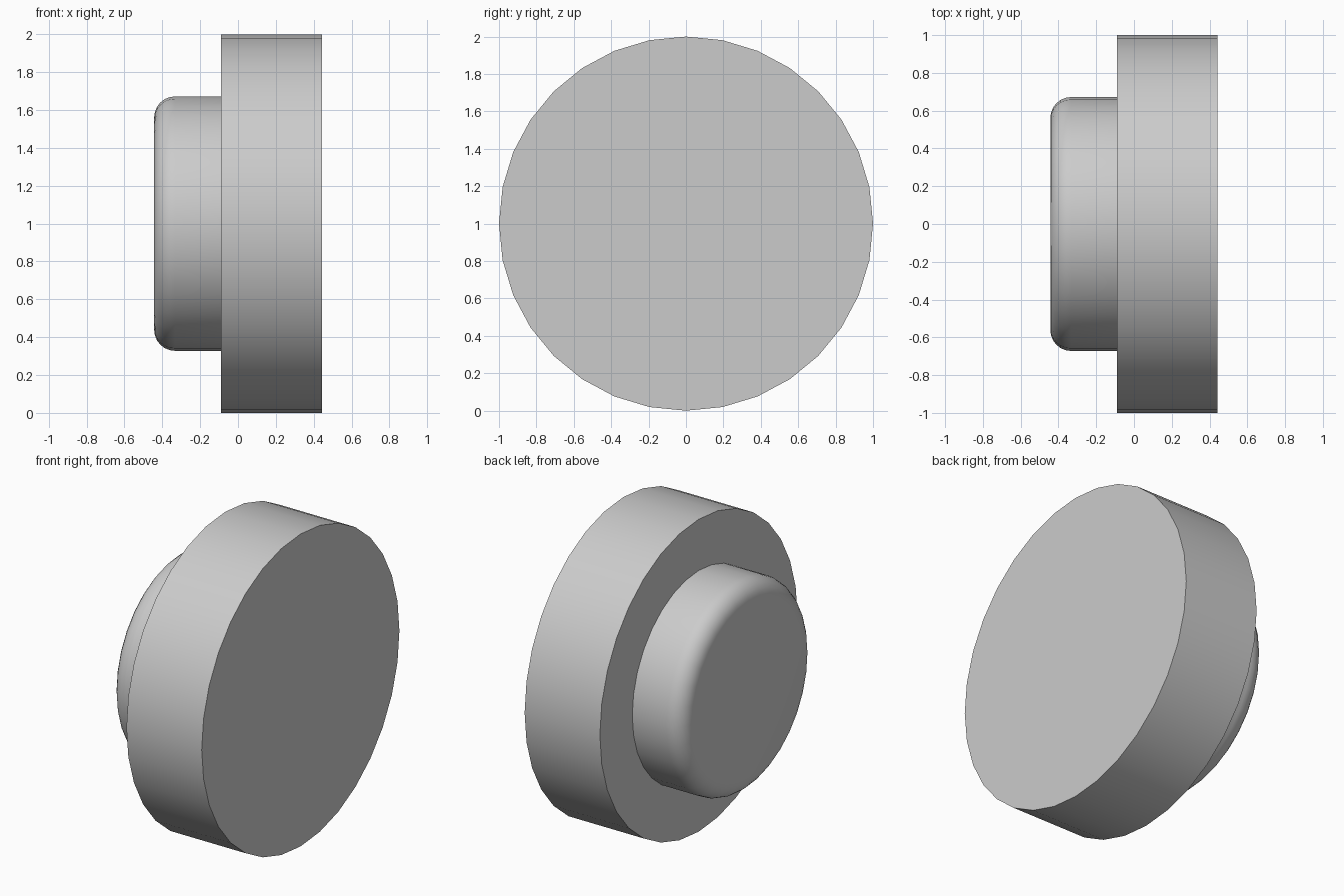
import bpy
import math

cube = bpy.data.objects.get("Cube")
if cube:
    bpy.data.objects.remove(cube, do_unlink=True)

SIDES = 32

grey = bpy.data.materials.new("light_grey")
grey.use_nodes = True
colour = (0.6, 0.6, 0.6, 1)
grey.diffuse_color = colour
grey.node_tree.nodes["Principled BSDF"].inputs["Base Color"].default_value = colour


def disc(name, x0, x1, radius, rounding=0):
    """Cylinder lying along x, with its -x rim optionally rounded."""
    bpy.ops.mesh.primitive_cylinder_add(
        vertices=SIDES, radius=radius, depth=x1 - x0,
        location=((x0 + x1) / 2, 0, 1), rotation=(0, -math.pi / 2, 0))
    ob = bpy.context.object
    ob.name = name
    bpy.ops.object.transform_apply(location=False, rotation=True, scale=False)
    ob.data.materials.append(grey)
    if rounding:
        rim = ob.data.attributes.new("bevel_weight_edge", "FLOAT", "EDGE")
        for edge in ob.data.edges:
            if all(ob.data.vertices[v].co.x < 0 for v in edge.vertices):
                rim.data[edge.index].value = 1
        bevel = ob.modifiers.new("rounded_rim", "BEVEL")
        bevel.limit_method = "WEIGHT"
        bevel.width = rounding
        bevel.segments = 6
        bpy.ops.object.modifier_apply(modifier=bevel.name)
    bpy.ops.object.shade_smooth_by_angle(angle=math.radians(30))
    return ob


# Wide base plate
disc("base_disc", -0.09, 0.443, 1.0)
# Smaller button with a softened outer rim
disc("button", -0.443, -0.09, 0.672, 0.11)
